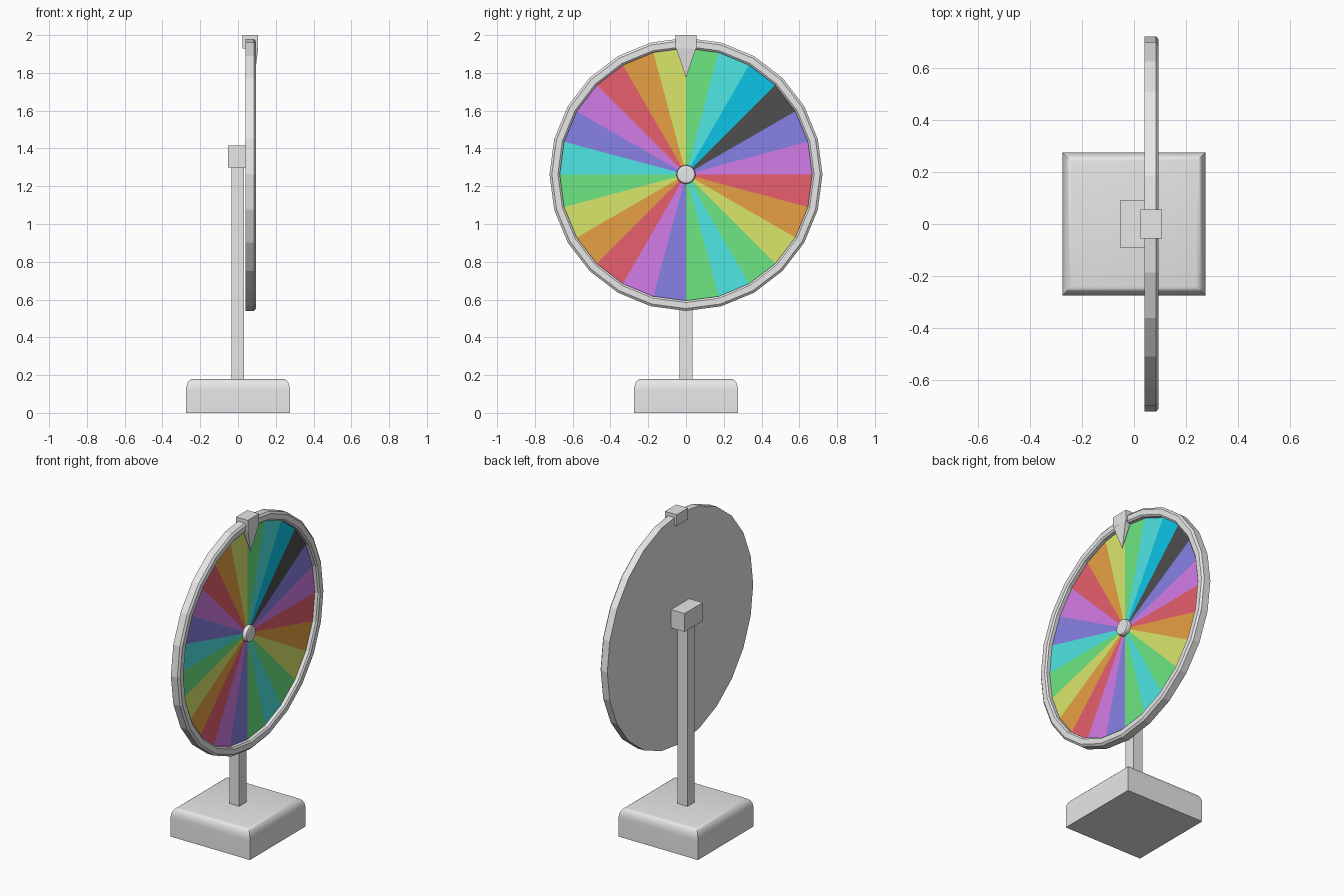
import bpy, bmesh, math
from mathutils import Vector

cube = bpy.data.objects.get("Cube")
if cube:
    bpy.data.objects.remove(cube, do_unlink=True)

AXLE_Z = 1.2625
SEGMENTS = 24


def linear(v):
    v /= 255
    return v / 12.92 if v <= 0.04045 else ((v + 0.055) / 1.055) ** 2.4


def material(name, rgb):
    mat = bpy.data.materials.new(name)
    mat.use_nodes = True
    colour = [linear(v) for v in rgb] + [1]
    mat.diffuse_color = colour
    mat.node_tree.nodes["Principled BSDF"].inputs["Base Color"].default_value = colour
    return mat


PALETTE = {
    "grey": (231, 231, 231), "green": (109, 233, 131), "teal": (78, 231, 229),
    "blue": (12, 197, 231), "charcoal": (78, 78, 78), "indigo": (136, 129, 231),
    "magenta": (212, 124, 231), "red": (231, 95, 109), "orange": (231, 160, 68),
    "yellow": (219, 231, 107),
}
MATS = {name: material(name, rgb) for name, rgb in PALETTE.items()}


def finish(name, bm, mats=("grey",), fix_normals=True):
    if fix_normals:
        bmesh.ops.recalc_face_normals(bm, faces=bm.faces)
    mesh = bpy.data.meshes.new(name)
    bm.to_mesh(mesh)
    bm.free()
    for m in mats:
        mesh.materials.append(MATS[m])
    obj = bpy.data.objects.new(name, mesh)
    bpy.context.collection.objects.link(obj)
    return obj


def box(name, low, high):
    bm = bmesh.new()
    bmesh.ops.create_cube(bm, size=1)
    for v in bm.verts:
        v.co = [l if c < 0 else h for c, l, h in zip(v.co, low, high)]
    return finish(name, bm)


def wheel_point(radius, x, i, count):
    a = math.tau * i / count
    return Vector((x, radius * math.sin(a), AXLE_Z + radius * math.cos(a)))


def loft(bm, rings, cap_start=True, cap_end=True):
    rings = [[bm.verts.new(p) for p in ring] for ring in rings]
    for a, b in zip(rings, rings[1:]):
        n = len(a)
        for i in range(n):
            j = (i + 1) % n
            bm.faces.new((a[i], a[j], b[j], b[i]))
    if cap_start:
        bm.faces.new(rings[0])
    if cap_end:
        bm.faces.new(rings[-1])


def lathe(name, profile, count, cap_end=True):
    bm = bmesh.new()
    loft(bm, [[wheel_point(r, x, i, count) for i in range(count)] for r, x in profile],
         cap_end=cap_end)
    return finish(name, bm)


# Base with a rounded top edge and sharp corners
HALF, TOP, ROUND_W, ROUND_H = 0.275, 0.18, 0.035, 0.06
levels = [(HALF, 0)]
for i in range(7):
    a = math.pi / 2 * i / 6
    levels.append((HALF - ROUND_W * (1 - math.cos(a)),
                   TOP - ROUND_H * (1 - math.sin(a))))
bm = bmesh.new()
loft(bm, [[(sx * h, sy * h, z) for sx, sy in ((-1, -1), (1, -1), (1, 1), (-1, 1))]
          for h, z in levels])
base = finish("base", bm)
bpy.context.view_layer.objects.active = base
base.select_set(True)
bpy.ops.object.shade_smooth_by_angle(angle=math.radians(30))
base.select_set(False)

# Post and axle housing
box("post", (-0.035, -0.035, 0.17), (0.033, 0.035, 1.31))
box("axle_housing", (-0.053, -0.09, 1.3), (0.042, 0.09, 1.415))

# Wheel body: closed back and a raised bevelled rim
FACE_X = 0.065
lathe("wheel_rim", [(0.7225, 0.04), (0.7225, 0.085), (0.71, 0.095),
                    (0.678, 0.095), (0.668, 0.087), (0.668, FACE_X)],
      SEGMENTS, cap_end=False)

# Coloured wedges, clockwise from the top
order = ("green teal blue charcoal indigo magenta red orange yellow green teal green "
         "indigo magenta red orange yellow green teal indigo magenta red orange yellow").split()
names = list(PALETTE)
bm = bmesh.new()
centre = bm.verts.new((FACE_X, 0, AXLE_Z))
edge = [bm.verts.new(wheel_point(0.668, FACE_X, i, SEGMENTS)) for i in range(SEGMENTS)]
for i, colour in enumerate(order):
    face = bm.faces.new((centre, edge[(i + 1) % SEGMENTS], edge[i]))
    face.normal_update()
    if face.normal.x < 0:
        face.normal_flip()
    face.material_index = names.index(colour)
finish("wheel_wedges", bm, names, fix_normals=False)

# Hub cap
lathe("hub", [(0.05, 0.045), (0.05, 0.083), (0.047, 0.09), (0.038, 0.093)], SEGMENTS)

# Pointer: clamp over the rim and a tapering tip
box("pointer_clamp", (0.025, -0.056, 1.93), (0.107, 0.056, 2.0))
bm = bmesh.new()
corners = [bm.verts.new((x, y, 1.931))
           for x, y in ((0.07, -0.053), (0.107, -0.053), (0.107, 0.053), (0.07, 0.053))]
tip = bm.verts.new((0.087, 0, 1.775))
bm.faces.new(corners)
for i in range(4):
    bm.faces.new((corners[i], corners[(i + 1) % 4], tip))
finish("pointer_tip", bm)
